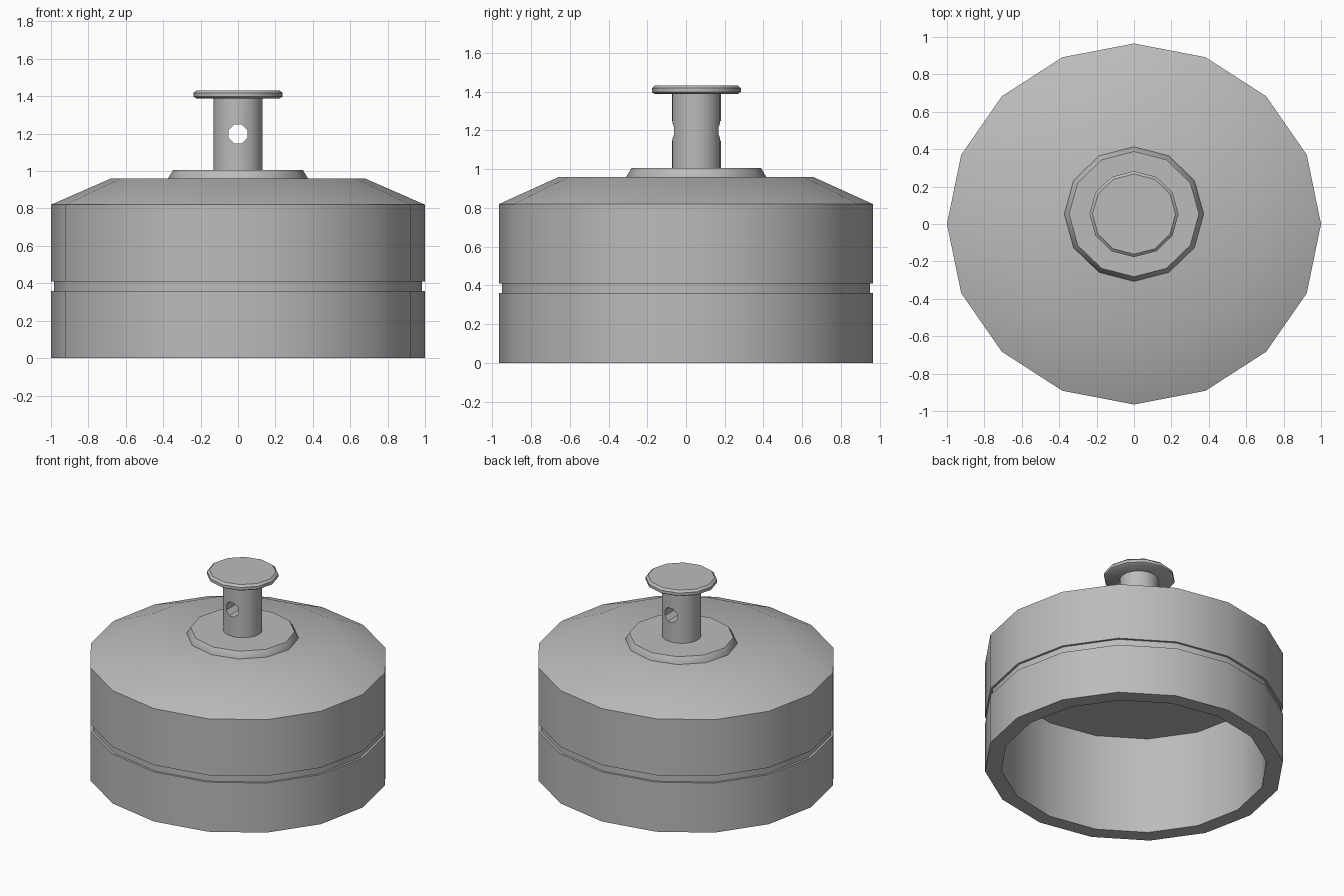
import bpy, bmesh, math

cube = bpy.data.objects.get("Cube")
if cube:
    bpy.data.objects.remove(cube, do_unlink=True)

SQUASH = 0.965      # everything is slightly narrower front to back
STEM_Y = 0.053      # the handle sits a little behind the centre

grey = bpy.data.materials.new("plain grey")
grey.use_nodes = True
colour = (0.5, 0.5, 0.5, 1)
grey.diffuse_color = colour
grey.node_tree.nodes["Principled BSDF"].inputs["Base Color"].default_value = colour


def lathe(name, profile, sides, y=0.0):
    """Turn a (radius, height) profile around z; ends on the axis close to a point."""
    bm = bmesh.new()
    rings = []
    for r, z in profile:
        if r == 0:
            rings.append([bm.verts.new((0, y, z))] * sides)
        else:
            angles = [math.tau * i / sides for i in range(sides)]
            rings.append([bm.verts.new((r * math.cos(a), y + r * SQUASH * math.sin(a), z))
                          for a in angles])
    for low, high in zip(rings, rings[1:]):
        for i in range(sides):
            j = (i + 1) % sides
            corners = dict.fromkeys((low[i], low[j], high[j], high[i]))
            bm.faces.new(list(corners))
    bmesh.ops.recalc_face_normals(bm, faces=bm.faces)
    mesh = bpy.data.meshes.new(name)
    bm.to_mesh(mesh)
    bm.free()
    mesh.materials.append(grey)
    obj = bpy.data.objects.new(name, mesh)
    bpy.context.collection.objects.link(obj)
    return obj


def activate(obj):
    bpy.ops.object.select_all(action='DESELECT')
    obj.select_set(True)
    bpy.context.view_layer.objects.active = obj


# Hollow lid: ceiling, inner wall, rim, grooved outer wall, sloping shoulder, flat top
lid = lathe("lid_body", [
    (0, 0.71), (0.89, 0.71), (0.89, 0), (1, 0), (1, 0.36), (0.984, 0.36),
    (0.984, 0.41), (1, 0.41), (1, 0.82), (0.68, 0.96), (0, 0.96)], 16)

# Tapered collar under the stem
collar = lathe("collar", [(0, 0.95), (0.373, 0.95), (0.373, 0.963),
                          (0.347, 1.005), (0, 1.005)], 12, STEM_Y)

# Stem, drilled front to back
stem = lathe("stem", [(0, 0.99), (0.131, 0.99), (0.131, 1.4), (0, 1.4)], 24, STEM_Y)
bpy.ops.mesh.primitive_cylinder_add(vertices=8, radius=0.054, depth=0.6,
                                    location=(0, STEM_Y, 1.198),
                                    rotation=(math.pi / 2, math.pi / 8, 0))
drill = bpy.context.object
drill.name = "stem_hole_cutter"
drill.hide_render = True
drill.data.materials.append(grey)
activate(stem)
hole = stem.modifiers.new("hole", 'BOOLEAN')
hole.operation = 'DIFFERENCE'
hole.solver = 'EXACT'
hole.object = drill
bpy.ops.object.modifier_apply(modifier=hole.name)
bpy.data.objects.remove(drill, do_unlink=True)

# Round cap with softened rims
cap = lathe("cap", [(0, 1.388), (0.222, 1.388), (0.238, 1.398), (0.238, 1.418),
                    (0.222, 1.432), (0, 1.432)], 12, STEM_Y)

# Smooth around the curves, crisp at the rims
for part in (lid, collar, stem, cap):
    activate(part)
    bpy.ops.object.shade_smooth_by_angle(angle=math.radians(35))
